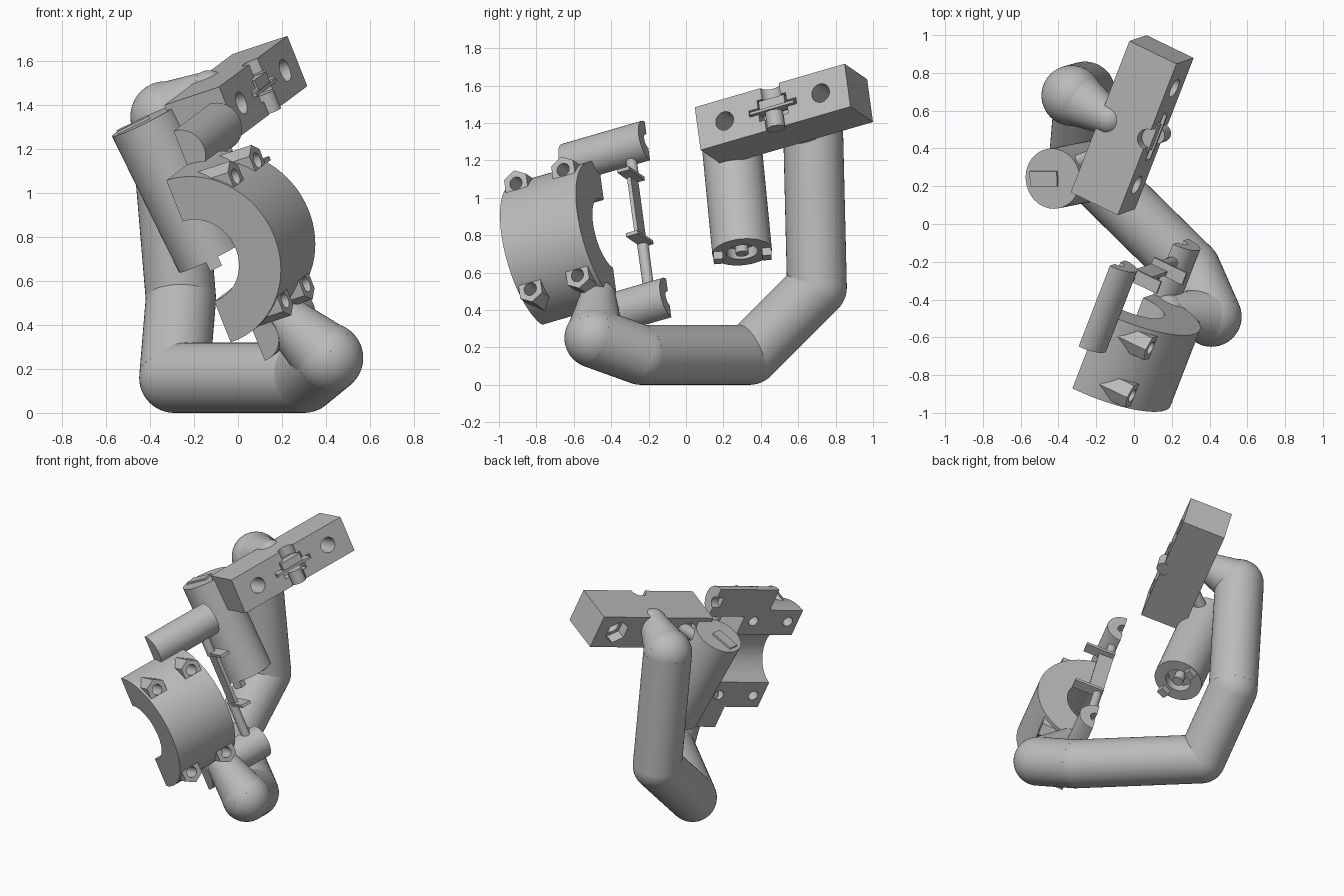
import bpy, bmesh, math
from mathutils import Matrix, Vector

if "Cube" in bpy.data.objects:
    bpy.data.objects.remove(bpy.data.objects["Cube"])

grey = bpy.data.materials.new("mid_grey")
grey.diffuse_color = (0.5, 0.5, 0.5, 1)
grey.use_nodes = True
grey.node_tree.nodes["Principled BSDF"].inputs["Base Color"].default_value = grey.diffuse_color


def finish(name, bm, frame=None):
    bmesh.ops.recalc_face_normals(bm, faces=bm.faces)
    me = bpy.data.meshes.new(name)
    bm.to_mesh(me)
    bm.free()
    me.materials.append(grey)
    me.shade_smooth()
    me.set_sharp_from_angle(angle=math.radians(30))
    ob = bpy.data.objects.new(name, me)
    ob.matrix_world = frame or Matrix()
    bpy.context.collection.objects.link(ob)
    return ob


def add_rod(bm, p, q, r1, r2=None, n=40):
    p, q = Vector(p), Vector(q)
    m = Matrix.Translation((p + q) / 2) @ (q - p).to_track_quat('Z', 'Y').to_matrix().to_4x4()
    bmesh.ops.create_cone(bm, cap_ends=True, segments=n, radius1=r1,
                          radius2=r1 if r2 is None else r2, depth=(q - p).length, matrix=m)


def rod(name, p, q, r, frame=None, n=40):
    bm = bmesh.new()
    add_rod(bm, p, q, r, n=n)
    return finish(name, bm, frame)


def box(name, lo, hi, frame=None):
    lo, hi = Vector(lo), Vector(hi)
    bm = bmesh.new()
    m = Matrix.Translation((lo + hi) / 2) @ Matrix.Diagonal((*(hi - lo), 1))
    bmesh.ops.create_cube(bm, size=1, matrix=m)
    return finish(name, bm, frame)


def prism(name, profile, x0, x1, frame):
    # extrude a (y, z) profile along local x
    bm = bmesh.new()
    f = bm.faces.new([bm.verts.new((x0, y, z)) for y, z in profile])
    ext = bmesh.ops.extrude_face_region(bm, geom=[f])
    verts = [v for v in ext["geom"] if isinstance(v, bmesh.types.BMVert)]
    bmesh.ops.translate(bm, verts=verts, vec=(x1 - x0, 0, 0))
    return finish(name, bm, frame)


def half_arc(r, n=40, cy=0):
    return [(cy + r * math.cos(math.pi * i / n), -r * math.sin(math.pi * i / n))
            for i in range(n + 1)]


def cut(ob, cutters):
    for c in cutters:
        mod = ob.modifiers.new("cut", 'BOOLEAN')
        mod.operation, mod.solver, mod.object = 'DIFFERENCE', 'EXACT', c
    bpy.context.view_layer.update()
    dg = bpy.context.evaluated_depsgraph_get()
    me = bpy.data.meshes.new_from_object(ob.evaluated_get(dg))
    ob.modifiers.clear()
    ob.data = me
    me.shade_smooth()
    me.set_sharp_from_angle(angle=math.radians(30))


def drop(obs):
    for c in obs:
        bpy.data.objects.remove(c, do_unlink=True)


# shared tilted axes: x along the bar, y down across it, z into it
X = Vector((0.349, 0.90, 0.261)).normalized()
Y = Vector((0.364, 0.121, -0.923))
Y = (Y - X * Y.dot(X)).normalized()
Z = X.cross(Y)


def frame_at(o):
    return Matrix.Translation(o) @ Matrix((X, Y, Z)).transposed().to_4x4()


# bent tubular arm with tapered ends
path = [((-0.13, 0.56, 1.47), 0.09), ((-0.33, 0.68, 1.35), 0.16), ((-0.26, 0.70, 0.52), 0.16),
        ((-0.29, 0.34, 0.16), 0.16), ((0.30, -0.24, 0.16), 0.16), ((0.41, -0.49, 0.25), 0.16),
        ((0.18, -0.47, 0.46), 0.10)]
bm = bmesh.new()
for (p, r), (q, s) in zip(path, path[1:]):
    add_rod(bm, p, q, r, s, 48)
for p, r in path:
    bmesh.ops.create_uvsphere(bm, u_segments=48, v_segments=24, radius=r,
                              matrix=Matrix.Translation(p))
finish("bent_arm", bm)

# mounting bar: bolt holes, hex pockets, central groove and slot
F = frame_at((0.115, 0.463, 1.486))
bar = box("mount_bar", (-0.445, -0.124, 0), (0.445, 0.124, 0.289), F)
cutters = []
for x in (-0.285, 0.285):
    cutters.append(rod("cutter", (x, 0, -0.1), (x, 0, 0.4), 0.052, F))
    cutters.append(rod("cutter", (x, 0, 0.22), (x, 0, 0.4), 0.085, F, 6))
cutters.append(rod("cutter", (0, -0.2, 0), (0, 0.2, 0), 0.055, F))
cutters.append(box("cutter", (-0.14, -0.015, -0.1), (0.14, 0.02, 0.06), F))
cutters.append(box("cutter", (-0.085, -0.06, -0.1), (0.085, 0.06, 0.07), F))
cut(bar, cutters)
drop(cutters)
rod("bar_pin", (0, 0.03, 0.01), (0, 0.122, 0.01), 0.048, F)
box("bar_latch_block", (-0.075, -0.05, -0.005), (0.075, 0.01, 0.08), F)
box("bar_latch_plate", (-0.13, 0.0, -0.015), (0.13, 0.015, 0.055), F)

# half-ring clamp with four hex bosses, drilled through
C = frame_at((-0.18, -0.82, 0.69))
clamp = prism("clamp_half_ring", half_arc(0.40, 56) + half_arc(0.197, 40)[::-1], 0, 0.45, C)
spots = [(x, y) for x in (0.08, 0.36) for y in (-0.306, 0.306)]
holes = [rod("cutter", (x, y, 0.1), (x, y, -0.5), 0.036, C, 24) for x, y in spots]
cut(clamp, holes)
for (x, y), h in zip(spots, holes):
    boss = rod("hex_boss", (x, y, -0.12), (x, y, -0.295), 0.075, C, 6)
    cut(boss, [h])
drop(holes)

# half-round hinge barrels beside the clamp, with the latch rods
for side, a, b in ((-1, -0.24, -0.36), (1, 0.11, 0.36)):
    y = 0.455 * side
    barrel = prism("hinge_barrel", half_arc(0.112, 32, y), 0.27, 0.745, C)
    bore = rod("cutter", (0.69, y, 0), (0.9, y, 0), 0.04, C)
    cut(barrel, [bore])
    drop([bore])
    rod("latch_rod", (0.65, a, -0.03), (0.65, b, -0.03), 0.03, C, 24)

# thin latch plate and its end tabs
box("latch_plate", (0.64, -0.25, -0.10), (0.662, 0.12, 0), C)
for y in (-0.25, 0.12):
    box("latch_tab", (0.63, y - 0.01, -0.20), (0.70, y + 0.01, 0), C)

# hanging cylinder with recessed lower end and hooks
top, bottom = Vector((-0.43, 0.24, 1.33)), Vector((-0.125, 0.30, 0.71))
axis = (bottom - top).normalized()
side = (Vector((0, 1, 0)) - axis * axis.y).normalized()
G = Matrix.Translation(top) @ Matrix((side.cross(axis) * -1, side * -1, axis)).transposed().to_4x4()
L = (bottom - top).length
cylinder = rod("hanging_cylinder", (0, 0, 0), (0, 0, L), 0.16, G, 56)
recess = rod("cutter", (0, 0, L - 0.06), (0, 0, L + 0.1), 0.085, G)
cut(cylinder, [recess])
drop([recess])
for y in (-0.155, 0.105):
    box("cylinder_hook", (-0.03, y, L - 0.02), (0.03, y + 0.05, L + 0.045), G)
rod("recess_pin", (0, 0, L - 0.07), (0, 0, L + 0.01), 0.035, G, 24)

# small key and link joining the cylinder to the bar
box("cylinder_key", (-0.13, -0.04, -0.012), (0.03, 0.04, 0.02), G)
rod("cylinder_link", (-0.36, 0.30, 1.28), (-0.16, 0.38, 1.42), 0.04, n=24)
